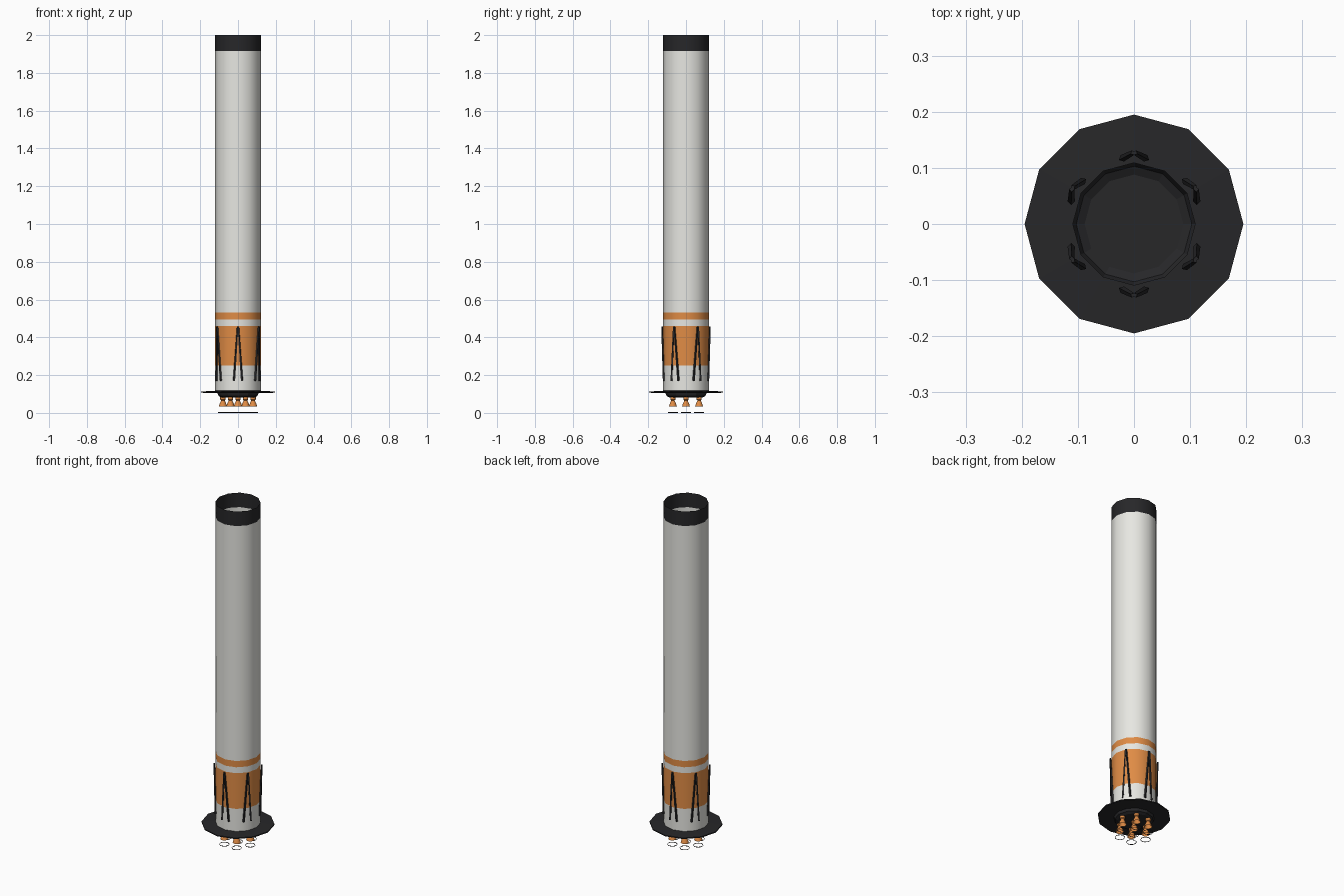
import bpy, bmesh, math
from mathutils import Vector, Matrix

if "Cube" in bpy.data.objects:
    bpy.data.objects.remove(bpy.data.objects["Cube"])

def material(name, rgb):
    m = bpy.data.materials.new(name)
    m.diffuse_color = (*rgb, 1)
    m.use_nodes = True
    m.node_tree.nodes["Principled BSDF"].inputs["Base Color"].default_value = m.diffuse_color
    return m

WHITE = material("white_paint", (0.8, 0.8, 0.76))
ORANGE = material("orange_paint", (0.74, 0.26, 0.06))
DARK = material("dark_metal", (0.02, 0.02, 0.022))

def finish(name, bm, mat, smooth=False):
    me = bpy.data.meshes.new(name)
    bm.to_mesh(me)
    bm.free()
    me.materials.append(mat)
    ob = bpy.data.objects.new(name, me)
    bpy.context.collection.objects.link(ob)
    if smooth:
        bpy.context.view_layer.objects.active = ob
        ob.select_set(True)
        bpy.ops.object.shade_smooth_by_angle(angle=math.radians(40))
        ob.select_set(False)
    return ob

def lathe(name, profile, mat, sides=12, at=(0, 0), smooth=False, closed=False):
    """Spin a (radius, z) profile, listed bottom to top, around a vertical axis."""
    bm = bmesh.new()
    rings = []
    for r, z in profile:
        if r == 0:
            rings.append([bm.verts.new((at[0], at[1], z))] * sides)
        else:
            rings.append([bm.verts.new((at[0] + r * math.cos(a), at[1] + r * math.sin(a), z))
                          for a in (math.tau * i / sides for i in range(sides))])
    pairs = list(zip(rings, rings[1:]))
    if closed:
        pairs.append((rings[-1], rings[0]))
    for lo, hi in pairs:
        for i in range(sides):
            j = (i + 1) % sides
            corners = list(dict.fromkeys((lo[i], lo[j], hi[j], hi[i])))
            bm.faces.new(corners)
    return finish(name, bm, mat, smooth)

def add_bar(bm, a, b, radius):
    a, b = Vector(a), Vector(b)
    d = b - a
    m = Matrix.Translation((a + b) / 2) @ d.to_track_quat('Z', 'Y').to_matrix().to_4x4()
    bmesh.ops.create_cone(bm, cap_ends=True, segments=4, radius1=radius, radius2=radius * 0.7,
                          depth=d.length, matrix=m)

# Painted tube, open at the top
R = 0.121
for name, z0, z1, mat in (("lower_hull", 0.11, 0.25, WHITE), ("wide_band", 0.25, 0.46, ORANGE),
                          ("band_gap", 0.46, 0.495, WHITE), ("narrow_band", 0.495, 0.532, ORANGE),
                          ("main_hull", 0.532, 1.915, WHITE), ("top_collar", 1.915, 2.0, DARK)):
    lathe(name, [(R, z0), (R, z1)], mat, smooth=True)

# Flat flange around the foot of the tube
lathe("base_flange", [(0.109, 0.104), (0.195, 0.107), (0.195, 0.113), (0.109, 0.118)], DARK, closed=True)

# Engine bay pan under the flange
lathe("engine_bay", [(0, 0.082), (0.088, 0.082), (0.103, 0.09), (0.109, 0.105)], DARK)

# Engines: one in the middle and six around it, each with a thin exit ring
spots = [(0, 0)] + [(0.08 * math.cos(k * math.pi / 3), 0.08 * math.sin(k * math.pi / 3)) for k in range(6)]
for n, p in enumerate(spots):
    lathe(f"engine_nozzle_{n}", [(0.022, 0.034), (0.017, 0.05), (0.009, 0.066), (0.014, 0.07),
                                 (0.014, 0.083)], ORANGE, 10, p, True)
    lathe(f"exit_ring_{n}", [(0.0245, 0.002), (0.026, 0), (0.0275, 0.002), (0.026, 0.004)],
          DARK, 12, p, closed=True)

# Six A-shaped leg frames against the hull
for k in range(6):
    bm = bmesh.new()
    for s in (-1, 1):
        add_bar(bm, (s * 0.021, 0.117, 0.17), (s * 0.002, 0.127, 0.457), 0.0065)
    bmesh.ops.rotate(bm, verts=bm.verts, cent=(0, 0, 0), matrix=Matrix.Rotation(k * math.pi / 3, 3, 'Z'))
    finish(f"leg_frame_{k}", bm, DARK)
